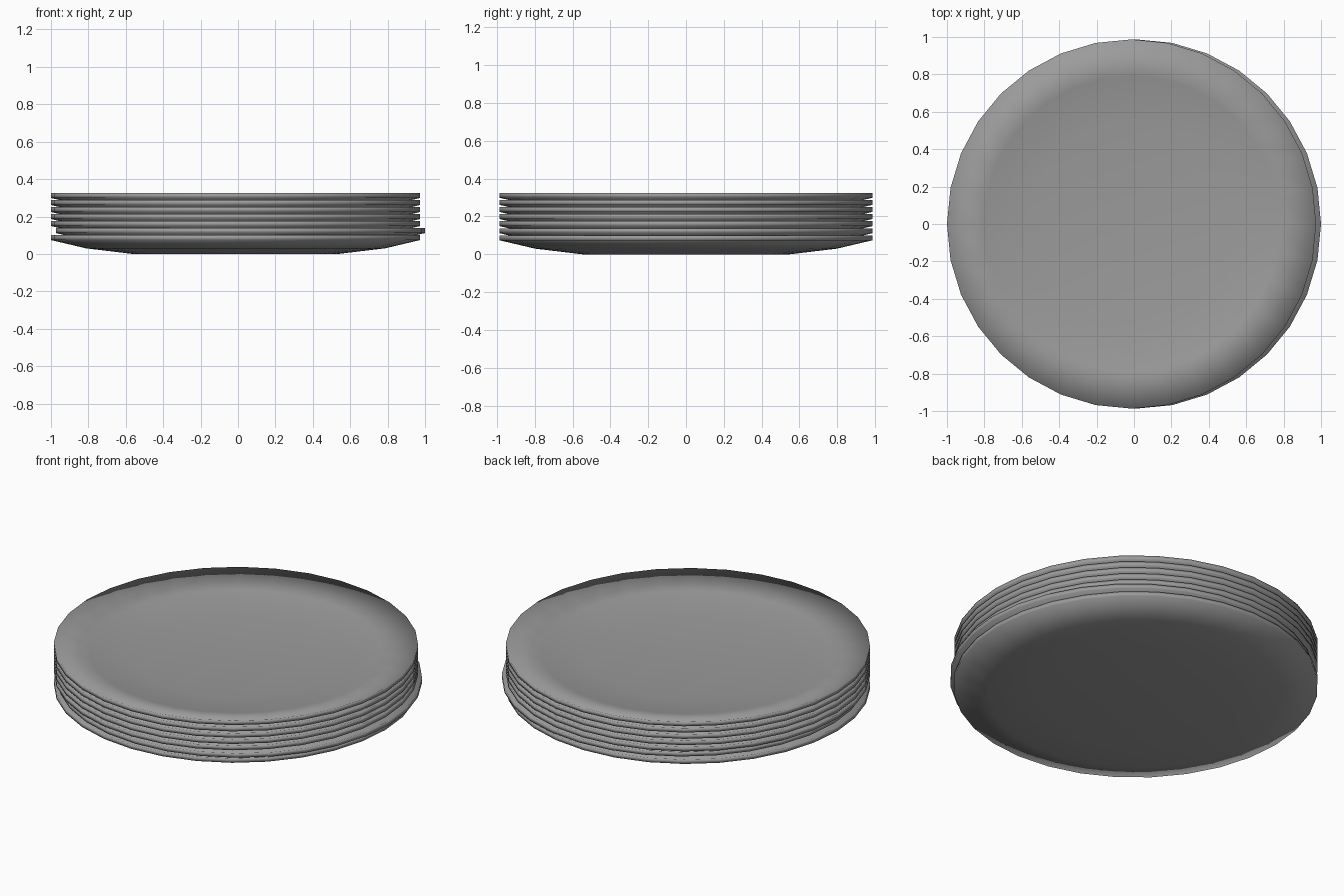
import bpy
import bmesh
import math

if "Cube" in bpy.data.objects:
    bpy.data.objects.remove(bpy.data.objects["Cube"])

SIDES = 32
COUNT = 7
SPACING = 0.0375
SHIFT = 0.013

# Half cross-section (radius, height), from the base out, over the rim and back in
PROFILE = [(0.55, 0.0), (0.80, 0.03), (0.987, 0.074),
           (0.987, 0.10), (0.79, 0.056), (0.545, 0.026)]

grey = bpy.data.materials.new("grey ceramic")
grey.diffuse_color = (0.33, 0.33, 0.33, 1.0)
grey.use_nodes = True
grey.node_tree.nodes["Principled BSDF"].inputs["Base Color"].default_value = grey.diffuse_color


def make_plate(name, x, z):
    """Spin the profile into a closed, smooth plate."""
    bm = bmesh.new()
    rings = []
    for r, h in PROFILE:
        rings.append([bm.verts.new((r * math.cos(2 * math.pi * i / SIDES),
                                    r * math.sin(2 * math.pi * i / SIDES), h))
                      for i in range(SIDES)])
    for low, high in zip(rings, rings[1:]):
        for i in range(SIDES):
            j = (i + 1) % SIDES
            bm.faces.new((low[i], low[j], high[j], high[i]))
    # Flat base and flat eating surface
    bm.faces.new(rings[0][::-1])
    bm.faces.new(rings[-1])
    bmesh.ops.recalc_face_normals(bm, faces=bm.faces)
    for face in bm.faces:
        face.smooth = True
    mesh = bpy.data.meshes.new(name)
    bm.to_mesh(mesh)
    bm.free()
    mesh.materials.append(grey)
    plate = bpy.data.objects.new(name, mesh)
    plate.location = (x, 0, z)
    bpy.context.collection.objects.link(plate)


# Stack of plates; the second from the bottom is pushed slightly aside
for n in range(COUNT):
    make_plate(f"plate_{n + 1}", SHIFT if n == 1 else -SHIFT, n * SPACING)
